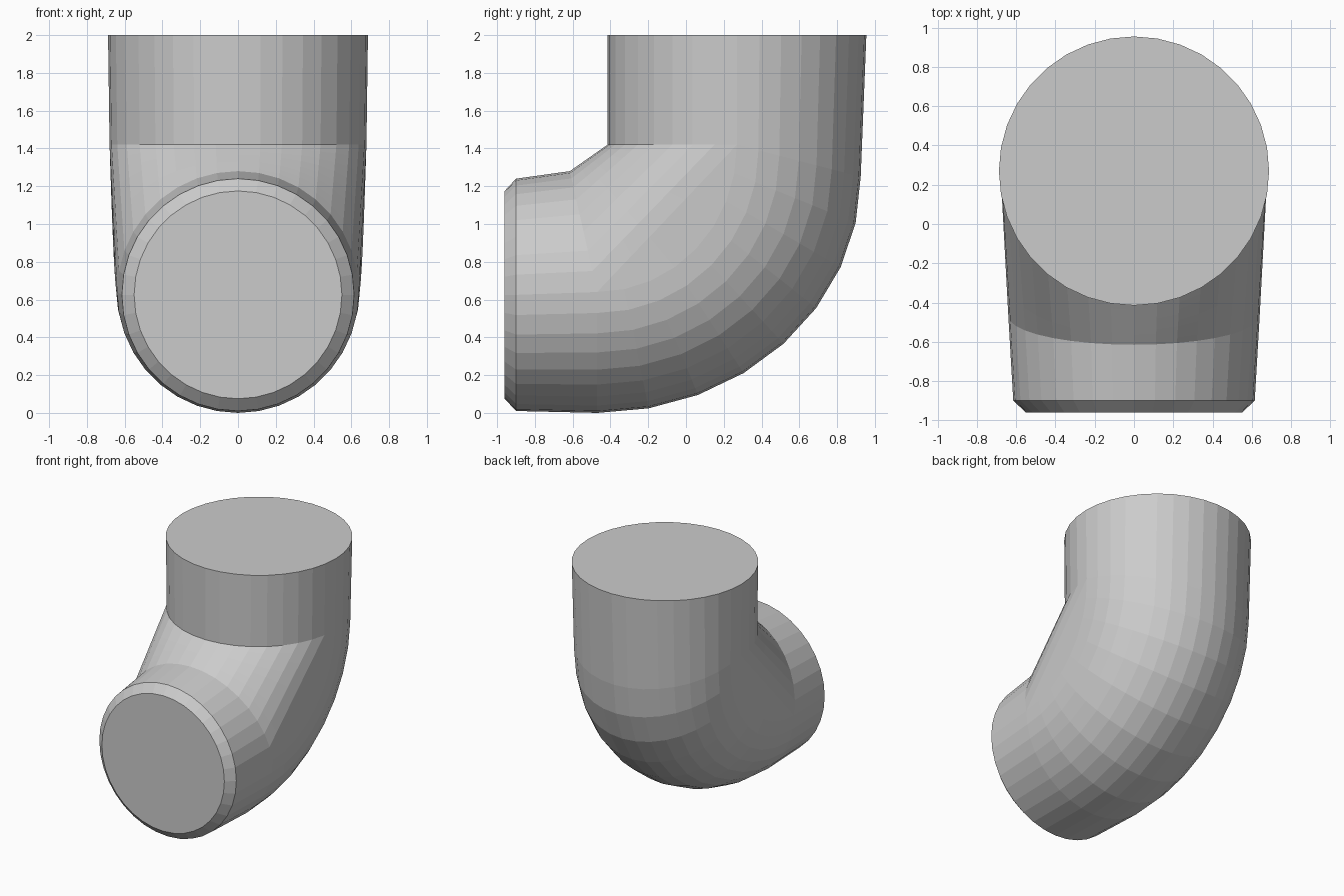
import bpy, bmesh
from math import sin, cos, pi
from mathutils import Vector

cube = bpy.data.objects.get("Cube")
if cube:
    bpy.data.objects.remove(cube)

SIDES = 36      # facets round the pipe
BEND = 8        # steps along the bend

grey = bpy.data.materials.new("light grey")
grey.use_nodes = True
colour = (0.6, 0.6, 0.6, 1)
grey.diffuse_color = colour
grey.node_tree.nodes["Principled BSDF"].inputs["Base Color"].default_value = colour


def front_point(angle, radius, y, z):
    return Vector((radius * sin(angle), y, z + radius * cos(angle)))


def strip(angle, inner):
    """Points along the pipe, from the front end to the top end."""
    s, c = sin(angle), cos(angle)
    # Chamfered, slightly tapered front pipe
    points = [front_point(angle, 0.55, -0.96, 0.625),
              front_point(angle, 0.615, -0.9, 0.625)]
    start = front_point(angle, 0.64, -0.47 - 0.145 * max(c, 0), 0.64)
    depth = 0.685 if inner else 0.655
    end = Vector((0.68 * s, 0.27 - depth * c, 1.42 + 0.17 * min(c, 0)))
    # Straight gusset inside the elbow, rounded sweep outside
    for i in range(BEND + 1):
        t = i / BEND
        if inner:
            points.append(start.lerp(end, t))
        else:
            a = t * pi / 2
            points.append(Vector((start.x + (end.x - start.x) * t,
                                  start.y + (end.y - start.y) * sin(a),
                                  end.z + (start.z - end.z) * cos(a))))
    # Upright pipe
    points.append(Vector((0.688 * s, 0.27 - 0.685 * c, 2)))
    return points


# Inner half and outer half meet at the sides of the pipe
half = SIDES // 2
step = 2 * pi / SIDES
strips = [strip(-pi / 2 + i * step, True) for i in range(half + 1)]
strips += [strip(pi / 2 + i * step, False) for i in range(half + 1)]

bm = bmesh.new()
grid = [[bm.verts.new(p) for p in s] for s in strips]
for i, a in enumerate(grid):
    b = grid[(i + 1) % len(grid)]
    for j in range(len(a) - 1):
        bm.faces.new((a[j], b[j], b[j + 1], a[j + 1]))
bmesh.ops.remove_doubles(bm, verts=bm.verts, dist=0.0005)

# End caps
for axis, value in ((1, -0.96), (2, 2)):
    rim = [e for e in bm.edges if e.is_boundary
           and all(abs(v.co[axis] - value) < 0.001 for v in e.verts)]
    bmesh.ops.contextual_create(bm, geom=rim)
bmesh.ops.recalc_face_normals(bm, faces=bm.faces)

mesh = bpy.data.meshes.new("pipe_elbow")
bm.to_mesh(mesh)
bm.free()
mesh.materials.append(grey)
elbow = bpy.data.objects.new("pipe_elbow", mesh)
bpy.context.collection.objects.link(elbow)
